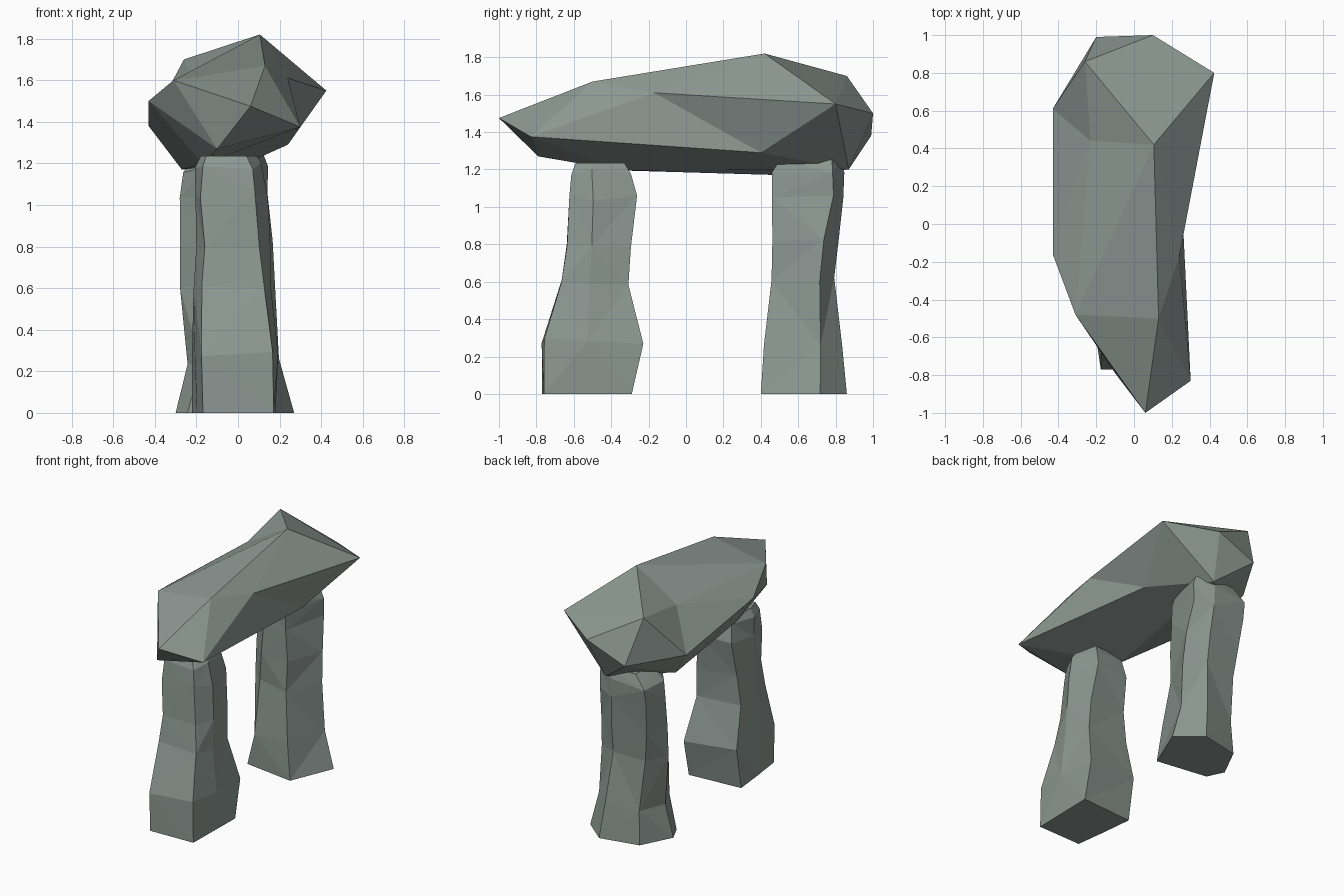
import bpy, bmesh, random

if "Cube" in bpy.data.objects:
    bpy.data.objects.remove(bpy.data.objects["Cube"])

random.seed(4)

stone = bpy.data.materials.new("stone")
stone.diffuse_color = (0.265, 0.315, 0.29, 1)
stone.use_nodes = True
stone.node_tree.nodes["Principled BSDF"].inputs["Base Color"].default_value = stone.diffuse_color


def finish(name, bm):
    bmesh.ops.recalc_face_normals(bm, faces=bm.faces[:])
    mesh = bpy.data.meshes.new(name)
    bm.to_mesh(mesh)
    bm.free()
    mesh.materials.append(stone)
    obj = bpy.data.objects.new(name, mesh)
    bpy.context.collection.objects.link(obj)
    return obj


def pillar(name, base, top, levels):
    """Loft a unit outline, changing from base to top, through (z, x0, x1, y0, y1)."""
    bm = bmesh.new()
    rings = []
    last = len(levels) - 1
    for i, (z, x0, x1, y0, y1) in enumerate(levels):
        j = 0.018 if 0 < i < last else 0
        t = min(1, i / (last - 2))
        ring = []
        for (ua, va), (ub, vb) in zip(base, top):
            u, v = ua + (ub - ua) * t, va + (vb - va) * t
            dx, dy, dz = (random.uniform(-j, j) for _ in range(3))
            ring.append(bm.verts.new((x0 + (x1 - x0) * u + dx * 0.5,
                                      y0 + (y1 - y0) * v + dy * 0.5,
                                      z + dz)))
        rings.append(ring)
    n = len(base)
    for k, (a, b) in enumerate(zip(rings, rings[1:])):
        for i in range(n):
            m = (i + 1) % n
            # alternate the diagonals for a chipped look
            if (i + k) % 2:
                bm.faces.new((a[i], a[m], b[m]))
                bm.faces.new((a[i], b[m], b[i]))
            else:
                bm.faces.new((a[i], a[m], b[i]))
                bm.faces.new((a[m], b[m], b[i]))
    bm.faces.new(rings[0][::-1])
    bm.faces.new(rings[-1])
    return finish(name, bm)


# Front upright stone: four-sided foot, chipped corners higher up
pillar("front_upright",
       [(0.15, 0.0), (0.98, 0.02), (0.99, 0.5), (1, 0.98), (0.02, 0.92), (0.08, 0.45)],
       [(0.1, 0.03), (0.82, 0), (1, 0.35), (0.86, 1), (0.12, 0.95), (0, 0.4)],
       [(0.0, -0.23, 0.18, -0.77, -0.28),
        (0.28, -0.24, 0.19, -0.77, -0.22),
        (0.60, -0.23, 0.16, -0.67, -0.31),
        (0.80, -0.21, 0.16, -0.64, -0.30),
        (1.05, -0.21, 0.14, -0.63, -0.27),
        (1.19, -0.20, 0.12, -0.61, -0.29),
        (1.235, -0.18, 0.09, -0.59, -0.33)])

# Back upright stone: six-sided
pillar("back_upright",
       [(0.1, 0.12), (0.77, 0), (1, 0.69), (0.7, 1), (0.2, 0.87), (0.0, 0.38)],
       [(0.35, 0.03), (0.8, 0), (1, 0.85), (0.7, 1), (0.05, 0.96), (0, 0.45)],
       [(0.0, -0.30, 0.27, 0.40, 0.86),
        (0.25, -0.25, 0.20, 0.41, 0.83),
        (0.62, -0.27, 0.17, 0.45, 0.79),
        (0.82, -0.27, 0.16, 0.455, 0.81),
        (1.05, -0.28, 0.15, 0.455, 0.84),
        (1.17, -0.27, 0.14, 0.46, 0.85),
        (1.25, -0.18, 0.12, 0.50, 0.83)])

# Capstone: faceted boulder hull
points = [(0.06, -1.0, 1.475), (0.30, -0.83, 1.375), (-0.10, -0.79, 1.27),
          (0.13, -0.50, 1.67), (0.105, 0.42, 1.82), (0.425, 0.80, 1.55),
          (-0.26, 0.86, 1.70), (0.10, 1.0, 1.50), (-0.20, 0.99, 1.38),
          (-0.31, -0.48, 1.60), (-0.43, -0.16, 1.50), (-0.43, 0.61, 1.38),
          (0.24, 0.40, 1.29), (0.04, 0.87, 1.20), (-0.27, 0.50, 1.17),
          (-0.17, -0.35, 1.195)]
bm = bmesh.new()
for p in points:
    bm.verts.new(p)
# two dents: hulled proud, then pushed in
side = bm.verts.new((0.50, -0.17, 1.50))
top = bm.verts.new((-0.36, 0.44, 1.70))
bmesh.ops.convex_hull(bm, input=bm.verts[:])
side.co = (0.24, -0.17, 1.61)
top.co = (-0.23, 0.44, 1.63)
loose = [v for v in bm.verts if not v.link_faces]
bmesh.ops.delete(bm, geom=loose, context='VERTS')
finish("capstone", bm)
